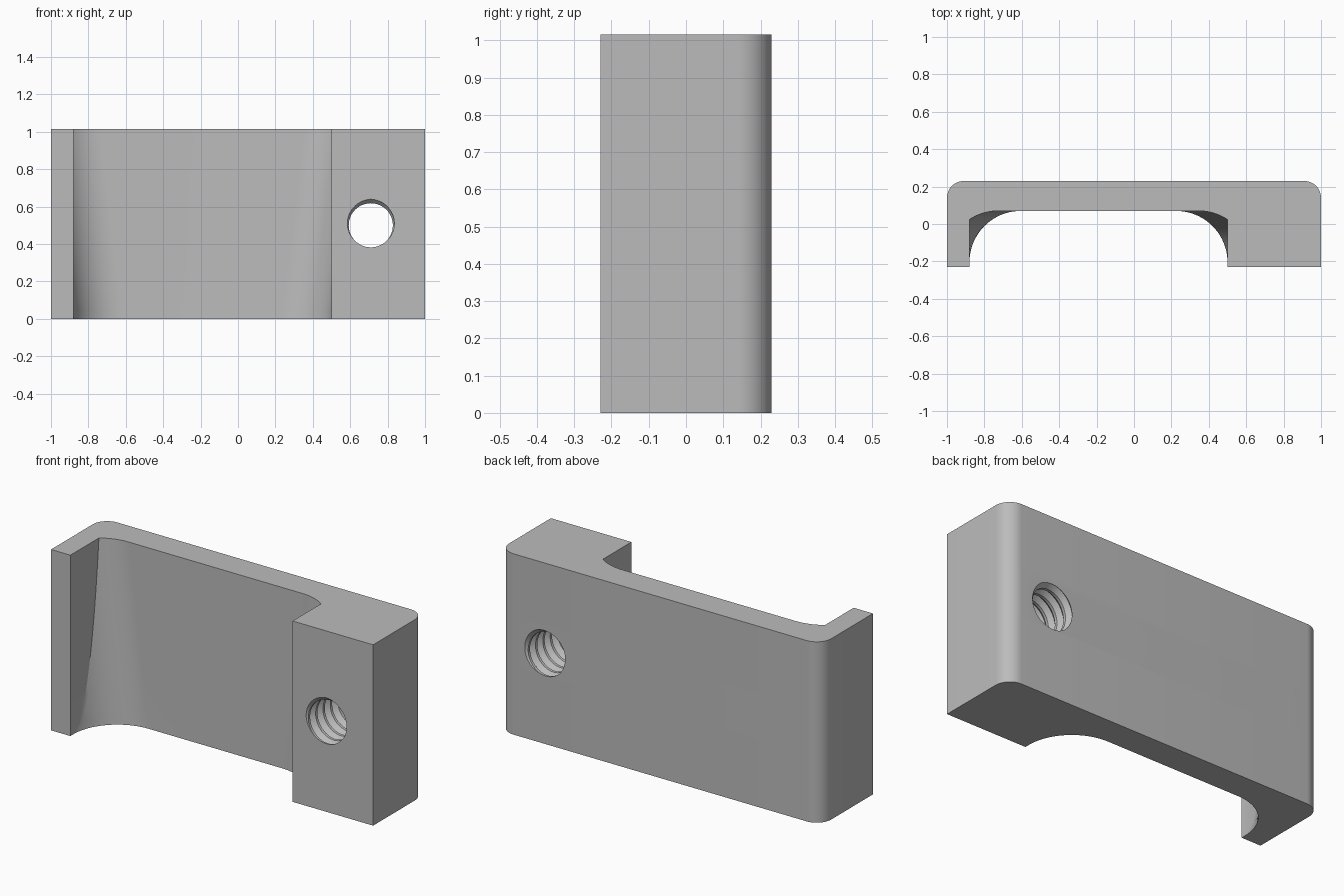
import bpy, bmesh
from math import cos, sin, pi, acos

if "Cube" in bpy.data.objects:
    bpy.data.objects.remove(bpy.data.objects["Cube"], do_unlink=True)

HEIGHT, HALF_DEPTH = 1.015, 0.23
ROUND = 0.09                                 # back corner radius
LEFT_WALL, RIGHT_WALL, PANEL = -0.88, 0.5, 0.07
FILLET, LEAN = 0.275, 0.122                  # leaning pocket fillet
LEVELS, STEPS = 24, 20

grey = bpy.data.materials.new("plain grey")
grey.use_nodes = True
colour = (0.5, 0.5, 0.5, 1)
grey.diffuse_color = colour
grey.node_tree.nodes["Principled BSDF"].inputs["Base Color"].default_value = colour


def make_object(name, bm):
    bmesh.ops.recalc_face_normals(bm, faces=bm.faces[:])
    mesh = bpy.data.meshes.new(name)
    bm.to_mesh(mesh)
    bm.free()
    obj = bpy.data.objects.new(name, mesh)
    bpy.context.collection.objects.link(obj)
    mesh.materials.append(grey)
    return obj


def fillet(wall, side, t):
    """Arc from the wall to the back panel; its centre leans outward with height."""
    shift = LEAN * t
    start = acos((FILLET - shift) / FILLET)
    points = []
    for i in range(STEPS + 1):
        a = start + (pi / 2 - start) * i / STEPS
        points.append((wall + side * (shift - FILLET + FILLET * cos(a)),
                       PANEL - FILLET + FILLET * sin(a)))
    return points


def section(t):
    """Outline of the bracket at a fraction t of its height."""
    front, back = -HALF_DEPTH, HALF_DEPTH
    outline = [(-1, front), (LEFT_WALL, front)]
    outline += fillet(LEFT_WALL, -1, t)
    outline += fillet(RIGHT_WALL, 1, t)[::-1]
    outline += [(RIGHT_WALL, front), (1, front)]
    for side, first in ((1, 0), (-1, pi / 2)):
        for i in range(13):
            a = first + pi / 2 * i / 12
            outline.append((side * (1 - ROUND) + ROUND * cos(a),
                            back - ROUND + ROUND * sin(a)))
    return outline


# Bracket body: sections lofted upward
bm = bmesh.new()
rings = [[bm.verts.new((x, y, HEIGHT * k / LEVELS)) for x, y in section(k / LEVELS)]
         for k in range(LEVELS + 1)]
for low, high in zip(rings, rings[1:]):
    for i in range(len(low)):
        j = (i + 1) % len(low)
        bm.faces.new((low[i], low[j], high[j], high[i]))
bm.faces.new(rings[0][::-1])
bm.faces.new(rings[-1])
bmesh.ops.dissolve_limit(bm, angle_limit=0.001, verts=bm.verts[:], edges=bm.edges[:])
bracket = make_object("bracket", bm)

# Threaded rod used to cut the screw hole
HOLE_X, HOLE_Z, PITCH, TURNS, SIDES = 0.71, 0.5, 0.065, 11, 48
PROFILE = [(0, 0.118), (0.25, 0.118), (0.625, 0.14)]   # fraction of pitch, radius
start_y = -HALF_DEPTH - 2.375 * PITCH
m = len(PROFILE)
rows = TURNS * m

bm = bmesh.new()
columns = []
for i in range(SIDES):
    a = 2 * pi * i / SIDES
    column = []
    for k in range(rows + 1 + (m if i == 0 else 0)):
        offset, r = PROFILE[k % m]
        y = start_y + PITCH * (k // m + offset + i / SIDES)
        column.append(bm.verts.new((HOLE_X + r * cos(a), y, HOLE_Z - r * sin(a))))
    columns.append(column)
columns.append(columns[0][m:])               # the helix meets itself one pitch on
for c, d in zip(columns, columns[1:]):
    for k in range(rows):
        bm.faces.new((c[k], d[k], d[k + 1], c[k + 1]))
end_y = start_y + PITCH * (TURNS + 1)
tips = [bm.verts.new((HOLE_X, y, HOLE_Z)) for y in (start_y - 0.15, end_y + 0.15)]
for e in [e for e in bm.edges if e.is_boundary]:
    tip = tips[0] if e.verts[0].co.y < 0 else tips[1]
    bm.faces.new((e.verts[0], e.verts[1], tip))
cutter = make_object("thread_cutter", bm)
cutter.hide_render = True

# Cut the hole, then shade
bpy.ops.object.select_all(action='DESELECT')
bpy.context.view_layer.objects.active = bracket
bracket.select_set(True)
cut = bracket.modifiers.new("screw_hole", 'BOOLEAN')
cut.operation = 'DIFFERENCE'
cut.solver = 'EXACT'
cut.object = cutter
bpy.ops.object.modifier_apply(modifier=cut.name)
bpy.data.objects.remove(cutter, do_unlink=True)
bpy.ops.object.shade_smooth_by_angle(angle=pi / 7)
